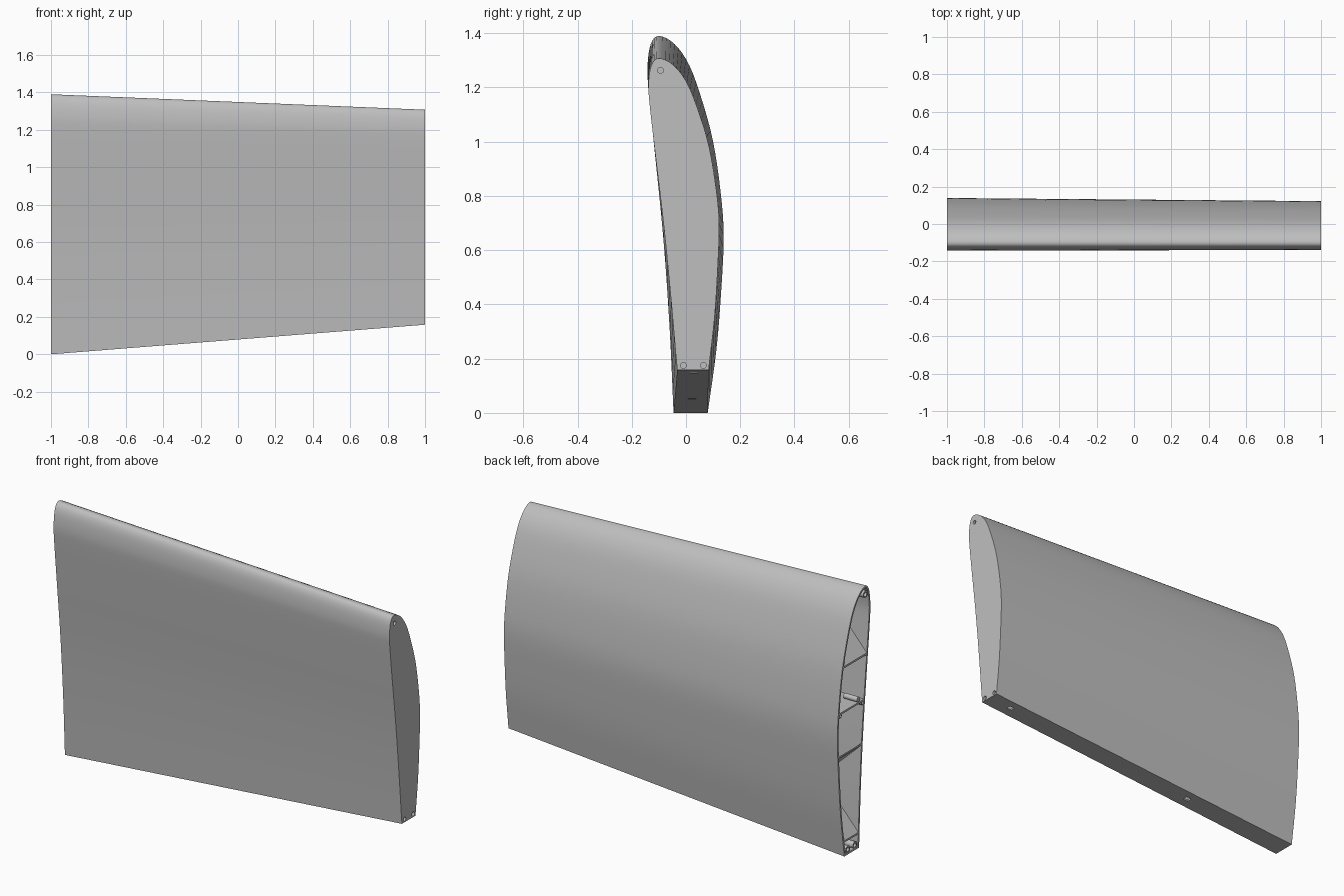
import bpy, bmesh, math
from mathutils import Vector, Matrix

if "Cube" in bpy.data.objects:
    bpy.data.objects.remove(bpy.data.objects["Cube"], do_unlink=True)

grey = bpy.data.materials.new("light_grey")
grey.use_nodes = True
COLOUR = (0.52, 0.52, 0.52, 1)
grey.diffuse_color = COLOUR
grey.node_tree.nodes["Principled BSDF"].inputs["Base Color"].default_value = COLOUR

HEIGHT = 1.39
WALL = 0.01
CAP = 0.97      # inner face of the closed end

# Airfoil section at the large end: up the back, over the nose, down the front
BACK = [(.08, 0), (.112, .232), (.13, .453), (.139, .655), (.127, .82),
        (.1, 1.0), (.06, 1.15), (.013, 1.28), (-.042, 1.36), (-.1, HEIGHT)]
FRONT = [(-.13, 1.36), (-.142, 1.28), (-.138, 1.19), (-.116, .97),
         (-.083, .637), (-.06, .305), (-.046, 0)]


def smooth_path(points, steps=4):
    """Catmull-Rom curve through the points."""
    p = [Vector(q) for q in points]
    p = [2 * p[0] - p[1]] + p + [2 * p[-1] - p[-2]]
    out = []
    for a, b, c, d in zip(p, p[1:], p[2:], p[3:]):
        for i in range(steps):
            t = i / steps
            out.append(b + (c - a) * t / 2 + (2 * a - 5 * b + 4 * c - d) * t * t / 2
                       + (3 * b - a - 3 * c + d) * t ** 3 / 2)
    return out + [p[-2]]


def inset(path, amount):
    """Move a closed counter-clockwise outline inward."""
    out = []
    for i, p in enumerate(path):
        before = (p - path[i - 1]).normalized()
        after = (path[(i + 1) % len(path)] - p).normalized()
        n = Vector((-before.y - after.y, before.x + after.x)).normalized()
        out.append(p + n * amount / max(.5, n.dot(Vector((-after.y, after.x)))))
    return out


def station(x, y, z):
    """Place a section point at x, tapering toward the small end."""
    t = (x + 1) / 2
    tip_y = .918 * y - .008 + .018 * max(0, 1 - z / HEIGHT) ** 3
    tip_z = .158 + z * .827
    return (x, y + (tip_y - y) * t, z + (tip_z - z) * t)


def add_object(name, bm):
    bmesh.ops.recalc_face_normals(bm, faces=bm.faces)
    mesh = bpy.data.meshes.new(name)
    bm.to_mesh(mesh)
    bm.free()
    mesh.materials.append(grey)
    obj = bpy.data.objects.new(name, mesh)
    bpy.context.collection.objects.link(obj)
    return obj


def loft(name, rings):
    """Skin a list of rings and close both ends."""
    bm = bmesh.new()
    rows = [[bm.verts.new(co) for co in ring] for ring in rings]
    for a, b in zip(rows, rows[1:]):
        for i in range(len(a)):
            j = (i + 1) % len(a)
            bm.faces.new((a[i], a[j], b[j], b[i]))
    bm.faces.new(rows[0])
    bm.faces.new(rows[-1][::-1])
    return add_object(name, bm)


def rod(name, start, end, radius):
    bm = bmesh.new()
    start, end = Vector(start), Vector(end)
    axis = end - start
    place = Matrix.Translation((start + end) / 2) @ axis.to_track_quat('Z', 'Y').to_matrix().to_4x4()
    bmesh.ops.create_cone(bm, cap_ends=True, segments=16, radius1=radius,
                          radius2=radius, depth=axis.length, matrix=place)
    return add_object(name, bm)


def cut(target, cutter):
    cutter.hide_render = True
    mod = target.modifiers.new("cut", 'BOOLEAN')
    mod.operation = 'DIFFERENCE'
    mod.solver = 'EXACT'
    mod.object = cutter
    bpy.ops.object.select_all(action='DESELECT')
    bpy.context.view_layer.objects.active = target
    target.select_set(True)
    bpy.ops.object.modifier_apply(modifier=mod.name)
    bpy.data.objects.remove(cutter, do_unlink=True)


# Hollow wing skin, closed at the small end and open at the large end
outline = smooth_path(BACK + FRONT)
inner = inset(outline, WALL)
shell = loft("wing_skin", [
    [station(CAP, *p) for p in inner],
    [station(-1, *p) for p in inner],
    [station(-1, *p) for p in outline],
    [station(1, *p) for p in outline]])

# Blind pin holes in the closed end
for y, z in ((-.094, 1.263), (-.01, .175), (.064, .175)):
    cut(shell, rod("pin_hole_cutter", (.98, y, z), (1.05, y, z), .011))

# Two square slots in the trailing face
for x in (.86, -.34):
    bm = bmesh.new()
    bmesh.ops.create_cube(bm, size=.03, matrix=Matrix.Translation(station(x, .02, 0)))
    cut(shell, add_object("slot_cutter", bm))

# Internal ribs spanning from the back wall to the front wall
top = max(range(len(outline)), key=lambda i: outline[i].y)
middle = inset(outline, WALL / 2)


def wall_y(side, z):
    for a, b in zip(side, side[1:]):
        if min(a.y, b.y) <= z <= max(a.y, b.y) and a.y != b.y:
            return a.x + (b.x - a.x) * (z - a.y) / (b.y - a.y)
    return side[0].x


def rib(name, z0, slope, thick=.005):
    rings = []
    for i in range(80):
        x = -1 + (CAP + 1.005) * i / 79
        z = z0 + slope * (x + 1)
        if .015 < z < 1.355:
            ring = []
            for side, dz in ((0, -thick), (0, thick), (1, thick), (1, -thick)):
                edge = middle[top:] if side else middle[:top + 1]
                ring.append(station(x, wall_y(edge, z + dz), z + dz))
            rings.append(ring)
    if len(rings) > 1:
        loft(name, rings)


rib("main_spar", .78, 0)
for k in range(3):
    rib("rising_rib", 1.02 - .94 * k, 1)
    rib("falling_rib", .55 + .94 * k, -1)

# Pin sockets at the open end, and one loose dowel on the spar
for y, z, r in ((-.1, 1.345, .019), (-.01, .028, .018), (.05, .028, .018),
                (-.078, .77, .014), (.115, .77, .014)):
    socket = rod("pin_socket", (-1, y, z), (-.9, y, z), r)
    cut(socket, rod("socket_cutter", (-1.05, y, z), (-.95, y, z), r * .6))
rod("dowel", (-1, -.04, .8), (-.92, -.04, .8), .014)

# Smooth the curved surfaces, keeping edges sharp
bpy.ops.object.select_all(action='DESELECT')
for obj in bpy.context.collection.objects:
    if obj.type == 'MESH' and obj.data.materials and obj.data.materials[0] == grey:
        obj.select_set(True)
bpy.context.view_layer.objects.active = shell
bpy.ops.object.shade_smooth_by_angle(angle=math.radians(30))
